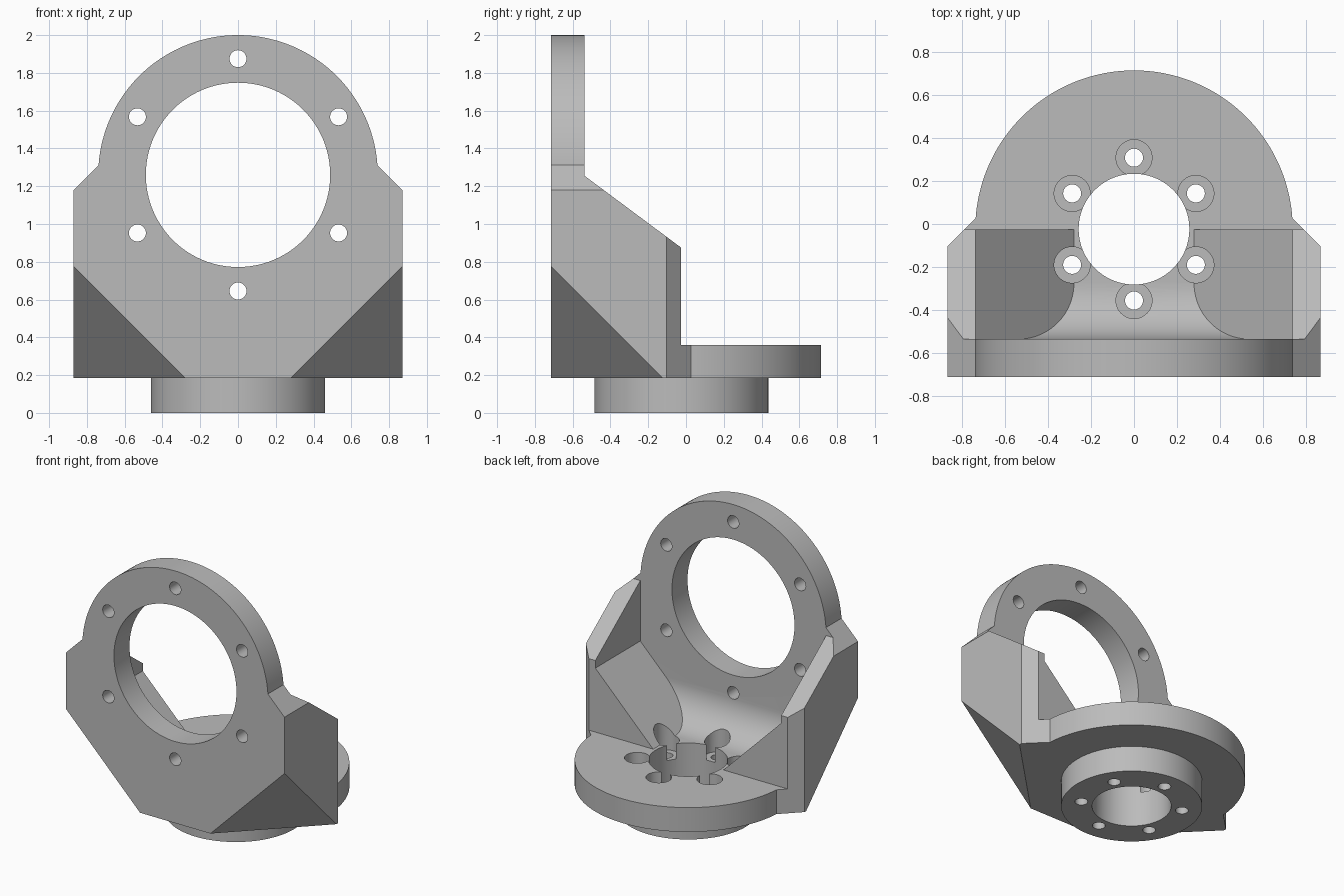
import bpy, bmesh
from math import sin, cos, pi, radians
from mathutils import Vector

if "Cube" in bpy.data.objects:
    bpy.data.objects.remove(bpy.data.objects["Cube"], do_unlink=True)

FRONT, PLATE_BACK, WALL_BACK = -0.714, -0.537, -0.026
BOTTOM, FLOOR = 0.185, 0.36
RING_Z, BASE_Y = 1.26, -0.024
RADIUS, HALF, INNER = 0.74, 0.87, 0.74

metal = bpy.data.materials.new("plain grey metal")
metal.use_nodes = True
colour = (0.5, 0.5, 0.5, 1)
metal.diffuse_color = colour
metal.node_tree.nodes["Principled BSDF"].inputs["Base Color"].default_value = colour


def prism(name, points, axis, lo, hi):
    """Extrude a 2D profile along one axis."""
    place = {"x": lambda a, b, d: (d, a, b),
             "y": lambda a, b, d: (a, d, b),
             "z": lambda a, b, d: (a, b, d)}[axis]
    bm = bmesh.new()
    face = bm.faces.new([bm.verts.new(place(a, b, lo)) for a, b in points])
    ext = bmesh.ops.extrude_face_region(bm, geom=[face])["geom"]
    verts = [v for v in ext if isinstance(v, bmesh.types.BMVert)]
    bmesh.ops.translate(bm, verts=verts, vec=place(0, 0, hi - lo))
    bmesh.ops.recalc_face_normals(bm, faces=bm.faces)
    mesh = bpy.data.meshes.new(name)
    bm.to_mesh(mesh)
    bm.free()
    mesh.materials.append(metal)
    ob = bpy.data.objects.new(name, mesh)
    bpy.context.collection.objects.link(ob)
    return ob


def arc(cx, cy, r, start, end, n):
    return [(cx + r * cos(radians(start + (end - start) * i / n)),
             cy + r * sin(radians(start + (end - start) * i / n))) for i in range(n + 1)]


def cylinder(name, cx, cy, r, axis, lo, hi, n=96):
    return prism(name, arc(cx, cy, r, 0, 360, n)[:-1], axis, lo, hi)


def boolean(target, tool, operation):
    """Apply a boolean and discard the tool."""
    mod = target.modifiers.new("cut", "BOOLEAN")
    mod.object, mod.operation, mod.solver = tool, operation, "EXACT"
    bpy.context.view_layer.update()
    graph = bpy.context.evaluated_depsgraph_get()
    mesh = bpy.data.meshes.new_from_object(target.evaluated_get(graph))
    target.modifiers.clear()
    target.data = mesh
    bpy.data.objects.remove(tool, do_unlink=True)


def shield(centre, low):
    """Round-topped outline with chamfered shoulders."""
    shoulder = centre - 0.08
    return ([(HALF, low), (HALF, shoulder)]
            + arc(0, centre, RADIUS, 4, 176, 96)
            + [(-HALF, shoulder), (-HALF, low)])


# Bracket body: front, top and side outlines intersected
body = prism("angle_bracket", shield(RING_Z, BOTTOM), "y", -1, 1)
boolean(body, prism("top_outline", shield(BASE_Y, FRONT), "z", -1, 3), "INTERSECT")
side = [(FRONT - 0.2, 0), (1, 0), (1, FLOOR), (WALL_BACK, FLOOR), (WALL_BACK, 0.875),
        (PLATE_BACK, 1.255), (PLATE_BACK, 2.2), (FRONT - 0.2, 2.2)]
boolean(body, prism("side_outline", side, "x", -1, 1), "INTERSECT")

# Sloped lower front corners
bm = bmesh.new()
bm.from_mesh(body.data)
for s in (1, -1):
    cut = bmesh.ops.bisect_plane(
        bm, geom=bm.verts[:] + bm.edges[:] + bm.faces[:], dist=1e-5,
        plane_co=(s * HALF, FRONT, 0.775), plane_no=Vector((s, -1, -1)).normalized(),
        clear_outer=True)["geom_cut"]
    bmesh.ops.edgeloop_fill(bm, edges=[e for e in cut if isinstance(e, bmesh.types.BMEdge)])
bmesh.ops.recalc_face_normals(bm, faces=bm.faces)
bm.to_mesh(body.data)
bm.free()

# Inner pocket: ramps at both sides, fillet between floor and plate
ramp_top = FLOOR + INNER - 0.28
half = [(0.28, FLOOR), (INNER, ramp_top), (INNER, 2.3)]
pocket = prism("pocket", half + [(-x, z) for x, z in reversed(half)], "y", -1, 1.2)
r = 0.26
rounded = arc(PLATE_BACK + r, FLOOR + r, r, 180, 270, 20) + [(1, FLOOR), (1, 2.2), (PLATE_BACK, 2.2)]
boolean(pocket, prism("pocket_side", rounded, "x", -1, 1), "INTERSECT")
boolean(body, pocket, "DIFFERENCE")

# Locating boss under the base
boolean(body, cylinder("boss", 0, BASE_Y, 0.46, "z", 0, BOTTOM + 0.05), "UNION")

# Main bores
boolean(body, cylinder("ring_bore", 0, RING_Z, 0.488, "y", -1, -0.4), "DIFFERENCE")
boolean(body, cylinder("base_bore", 0, BASE_Y, 0.258, "z", -0.5, 0.6), "DIFFERENCE")

# Bolt circles, the base ones counterbored
for i in range(6):
    a = pi / 2 + i * pi / 3
    c, s = cos(a), sin(a)
    boolean(body, cylinder("plate_hole", 0.615 * c, RING_Z + 0.615 * s, 0.045, "y", -1, -0.35, 32), "DIFFERENCE")
    x, y = 0.333 * c, BASE_Y + 0.333 * s
    boolean(body, cylinder("base_hole", x, y, 0.042, "z", -0.5, 0.7, 32), "DIFFERENCE")
    boolean(body, cylinder("counterbore", x, y, 0.084, "z", 0.25, 0.7, 48), "DIFFERENCE")

# Smooth curved walls, keep machined edges crisp
bpy.ops.object.select_all(action="DESELECT")
body.select_set(True)
bpy.context.view_layer.objects.active = body
bpy.ops.object.shade_smooth_by_angle(angle=radians(25))
